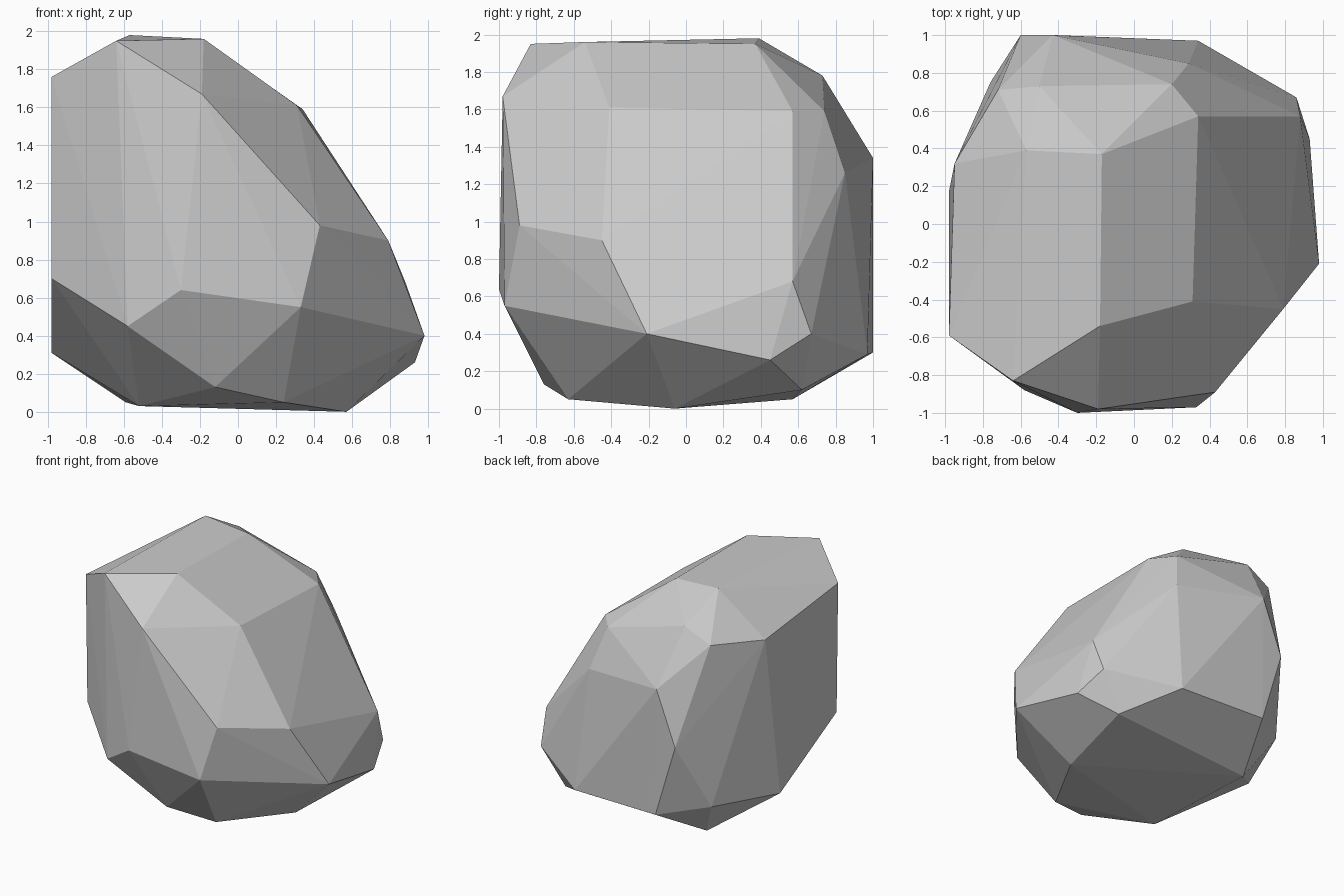
import bpy
import bmesh
import math
from mathutils import Vector

cube = bpy.data.objects.get("Cube")
if cube:
    bpy.data.objects.remove(cube, do_unlink=True)


def make_material(name, colour):
    material = bpy.data.materials.new(name)
    material.use_nodes = True
    material.diffuse_color = colour
    shader = next(n for n in material.node_tree.nodes if n.type == "BSDF_PRINCIPLED")
    shader.inputs["Base Color"].default_value = colour
    return material


def make_hull(name, corners, material):
    """Wrap the corners in a convex, flat-faced solid."""
    mesh = bpy.data.meshes.new(name)
    bm = bmesh.new()
    for corner in corners:
        bm.verts.new(Vector(corner))
    bmesh.ops.convex_hull(bm, input=bm.verts[:])
    # Merge nearly level triangles into clean facets
    bmesh.ops.dissolve_limit(bm, angle_limit=math.radians(1), verts=[], edges=bm.edges[:])
    bmesh.ops.recalc_face_normals(bm, faces=bm.faces[:])
    bm.to_mesh(mesh)
    bm.free()
    mesh.materials.append(material)
    for polygon in mesh.polygons:
        polygon.use_smooth = False
    rock = bpy.data.objects.new(name, mesh)
    bpy.context.collection.objects.link(rock)
    return rock


# Sloping crown
crown = [
    (-.57, .39, 1.98), (-.17, .37, 1.95), (-.18, -.54, 1.96),
    (-.64, -.83, 1.95), (-.98, -.59, 1.76), (-.95, .32, 1.63),
]

# Chipped shoulder below the crown
shoulder = [
    (-.19, -.98, 1.67), (.31, -.41, 1.61), (.34, .57, 1.59),
    (.2, .74, 1.59), (-.5, .73, 1.78), (-.72, .71, 1.67),
]

# Wide middle
middle = [
    (.43, -.89, .98), (.79, -.45, .9), (.29, .85, 1.26),
    (-.43, 1, 1.34), (-.6, 1, .9), (.88, .57, .68),
    (-.3, -1, .64), (-.98, -.57, .7), (.33, -.97, .55),
]

# Tapered lower rim
rim = [
    (-.58, -.88, .45), (.98, -.21, .4), (.93, .45, .26), (.86, .67, .4),
    (.34, .97, .29), (-.42, 1, .3), (-.76, .75, .36), (-.98, .17, .31),
]

# Underside
base = [
    (.57, -.06, 0), (.24, -.63, .05), (-.12, -.76, .13),
    (-.52, -.38, .03), (-.59, .57, .05), (.67, .62, .1),
]

stone = make_material("stone grey", (.6, .6, .6, 1))
make_hull("boulder", crown + shoulder + middle + rim + base, stone)
